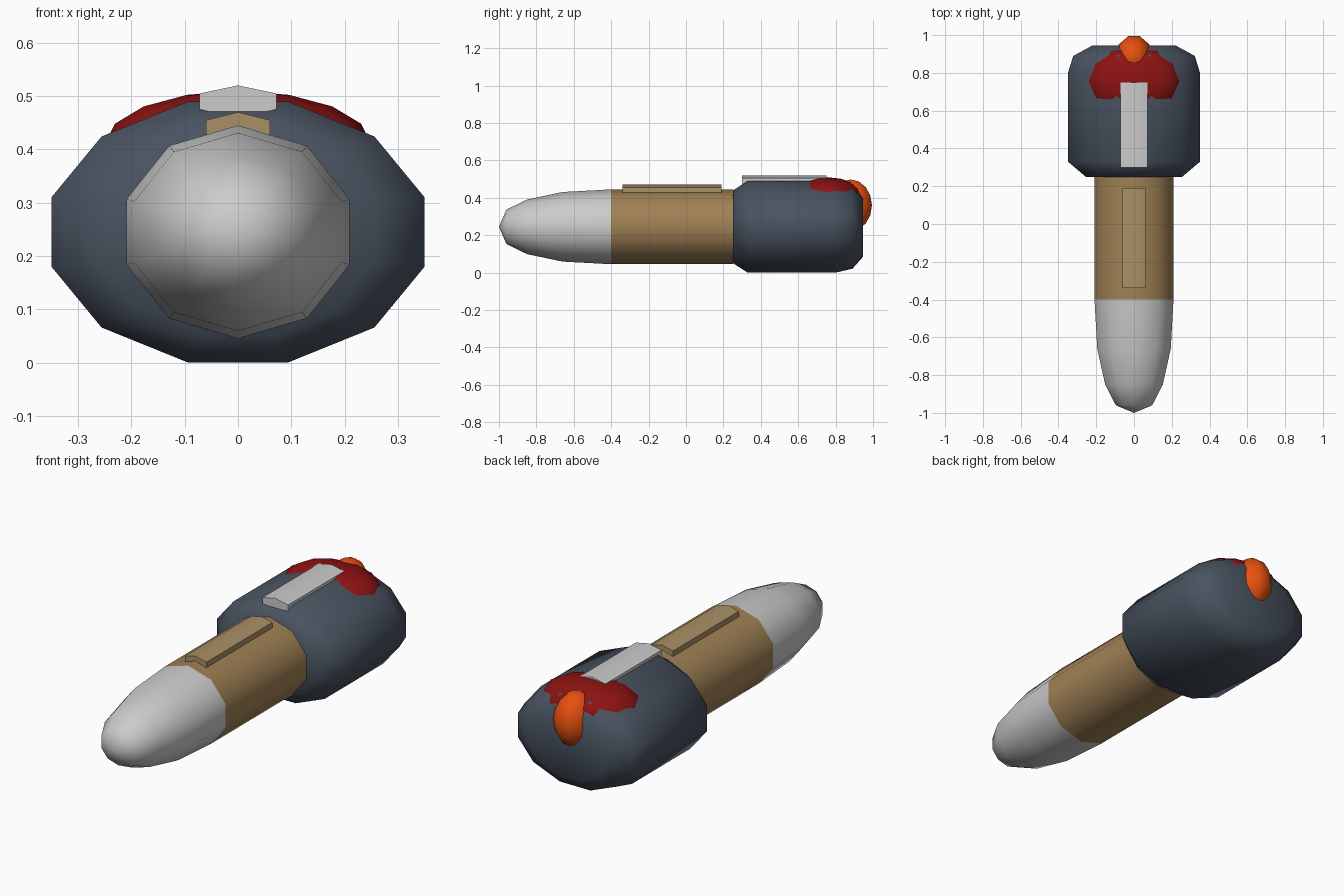
import bpy, bmesh
from math import sin, cos, pi, radians
from mathutils import Matrix

if "Cube" in bpy.data.objects:
    bpy.data.objects.remove(bpy.data.objects["Cube"])


def material(name, rgb):
    m = bpy.data.materials.new(name)
    m.diffuse_color = (*rgb, 1)
    m.use_nodes = True
    m.node_tree.nodes["Principled BSDF"].inputs["Base Color"].default_value = m.diffuse_color
    return m


BROWN = material("brown", (0.35, 0.22, 0.09))
TAN = material("tan", (0.40, 0.28, 0.13))
SLATE = material("slate", (0.065, 0.085, 0.115))
RED = material("red", (0.27, 0.006, 0.006))
ORANGE = material("orange", (0.80, 0.08, 0.005))
AXIS_Z = 0.245


def finish(bm, name, mat, angle=60):
    bmesh.ops.recalc_face_normals(bm, faces=bm.faces[:])
    mesh = bpy.data.meshes.new(name)
    bm.to_mesh(mesh)
    bm.free()
    ob = bpy.data.objects.new(name, mesh)
    bpy.context.collection.objects.link(ob)
    if mat:
        mesh.materials.append(mat)
    bpy.ops.object.select_all(action='DESELECT')
    ob.select_set(True)
    bpy.context.view_layer.objects.active = ob
    bpy.ops.object.shade_smooth_by_angle(angle=radians(angle))
    return ob


def loft(name, sides, rings, z=AXIS_Z, mat=None, offset=0.0, tip=None):
    """Elliptical rings (y, rx, rz) joined along y; optional pointed tip at the start."""
    bm = bmesh.new()
    loops = []
    for y, rx, rz in rings:
        loops.append([bm.verts.new((rx * sin(a), y, z + rz * cos(a)))
                      for a in (2 * pi * (i + offset) / sides for i in range(sides))])
    for a, b in zip(loops, loops[1:]):
        for i in range(sides):
            j = (i + 1) % sides
            bm.faces.new((a[i], a[j], b[j], b[i]))
    if tip is None:
        bm.faces.new(loops[0])
    else:
        point = bm.verts.new((0, tip, z))
        for i in range(sides):
            bm.faces.new((point, loops[0][i], loops[0][(i + 1) % sides]))
    bm.faces.new(loops[-1])
    return finish(bm, name, mat)


def ellipsoid(name, center, radii, mat, segments, rings):
    bm = bmesh.new()
    bmesh.ops.create_uvsphere(bm, u_segments=segments, v_segments=rings, radius=1,
                              matrix=Matrix.Rotation(pi / 2, 4, 'Z'))
    bmesh.ops.scale(bm, vec=radii, verts=bm.verts)
    bmesh.ops.translate(bm, vec=center, verts=bm.verts)
    return finish(bm, name, mat, 80)


# Rounded grey nose
nose = [(-0.96, 0.46), (-0.85, 0.73), (-0.66, 0.93), (-0.40, 1.0)]
loft("nose", 10, [(y, 0.22 * s, 0.20 * s) for y, s in nose], tip=-1.0)

# Middle barrel
loft("barrel", 10, [(-0.40, 0.22, 0.20), (0.25, 0.22, 0.20)], mat=BROWN)

# Large rear housing
loft("rear_housing", 12,
     [(0.25, 0.264, 0.201), (0.33, 0.362, 0.2536), (0.80, 0.362, 0.2536),
      (0.89, 0.333, 0.232), (0.945, 0.228, 0.168)], mat=SLATE, offset=0.5)

# Raised strips along the top
loft("barrel_strip", 6, [(-0.34, 0.069, 0.03), (0.19, 0.069, 0.03)], z=0.44, mat=TAN)
loft("top_slider", 6, [(0.30, 0.083, 0.03), (0.75, 0.083, 0.03)], z=0.49)

# Coloured domes sunk into the housing
ellipsoid("red_pad", (0, 0.755, 0.41), (0.25, 0.19, 0.10), RED, 12, 8)
ellipsoid("orange_button", (0, 0.88, 0.36), (0.10, 0.12, 0.138), ORANGE, 10, 8)
